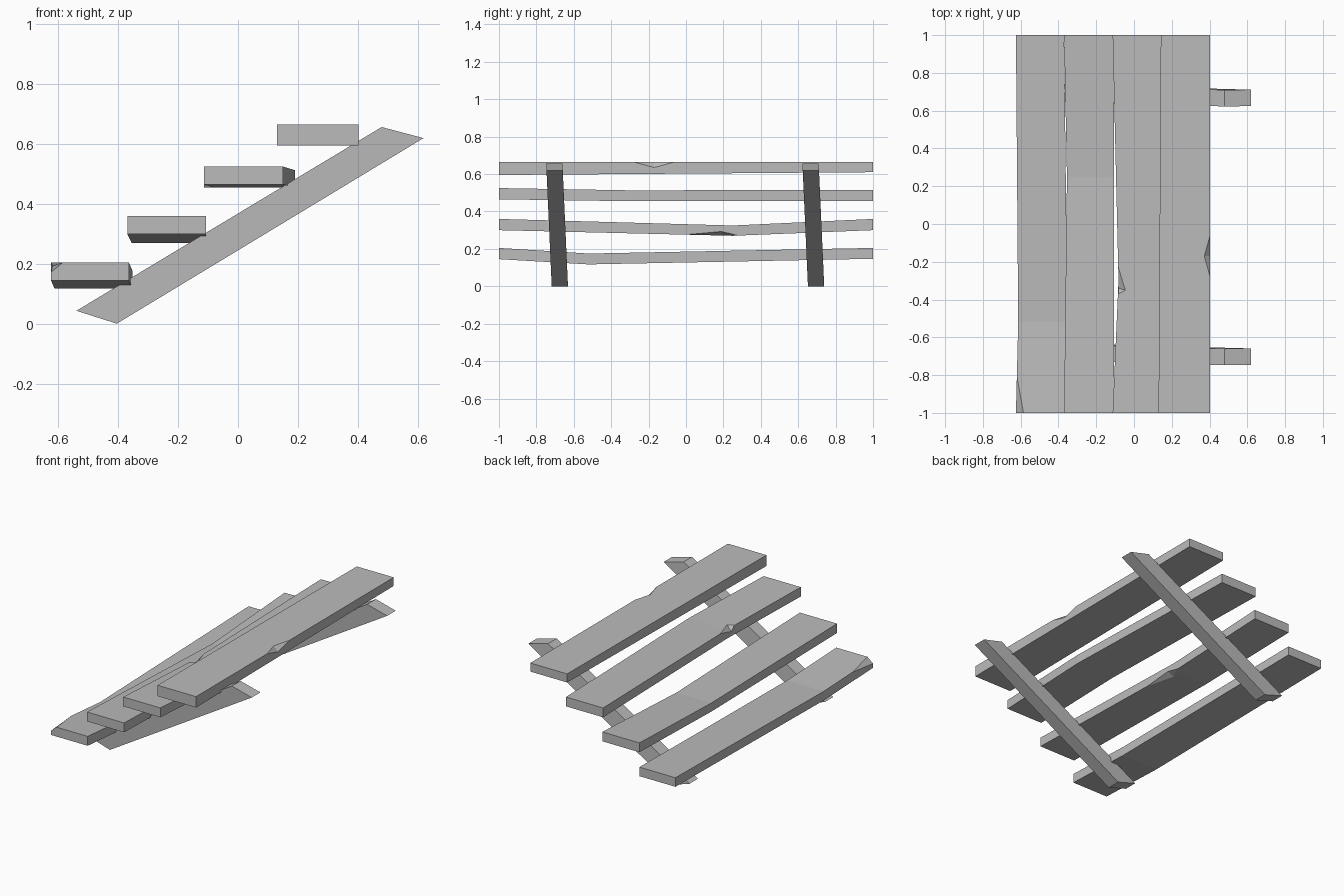
import bpy
import bmesh
from mathutils import Vector

cube = bpy.data.objects.get("Cube")
if cube:
    bpy.data.objects.remove(cube, do_unlink=True)

wood = bpy.data.materials.new("grey_wood")
wood.use_nodes = True
grey = (0.5, 0.5, 0.5, 1.0)
wood.diffuse_color = grey
wood.node_tree.nodes["Principled BSDF"].inputs["Base Color"].default_value = grey


def make_object(name, bm):
    bmesh.ops.recalc_face_normals(bm, faces=bm.faces)
    mesh = bpy.data.meshes.new(name)
    bm.to_mesh(mesh)
    bm.free()
    mesh.materials.append(wood)
    obj = bpy.data.objects.new(name, mesh)
    bpy.context.scene.collection.objects.link(obj)
    return obj


def loft(name, sections):
    """Closed solid through a row of four-sided sections."""
    bm = bmesh.new()
    rings = [[bm.verts.new(p) for p in s] for s in sections]
    for a, b in zip(rings, rings[1:]):
        for i in range(4):
            j = (i + 1) % 4
            bm.faces.new((a[i], a[j], b[j], b[i]))
    bm.faces.new(rings[0])
    bm.faces.new(rings[-1])
    return make_object(name, bm)


def plank(name, stations):
    """Each station is y, left x, right x, bottom z, top z."""
    return loft(name, [[(x0, y, z0), (x1, y, z0), (x1, y, z1), (x0, y, z1)]
                       for y, x0, x1, z0, z1 in stations])


def chip(obj, points):
    """Break a splinter out of a plank edge with a small hull."""
    bm = bmesh.new()
    for p in points:
        bm.verts.new(p)
    bmesh.ops.convex_hull(bm, input=bm.verts)
    cutter = make_object("splinter_cutter", bm)
    cutter.hide_render = True
    mod = obj.modifiers.new("chip", 'BOOLEAN')
    mod.operation = 'DIFFERENCE'
    mod.solver = 'EXACT'
    mod.object = cutter
    graph = bpy.context.evaluated_depsgraph_get()
    mesh = bpy.data.meshes.new_from_object(obj.evaluated_get(graph))
    obj.modifiers.clear()
    obj.data = mesh
    bpy.data.objects.remove(cutter, do_unlink=True)


# Warped treads, lowest first
tread_1 = plank("tread_1", [(-1, -0.625, -0.365, 0.145, 0.205),
                            (-0.52, -0.613, -0.352, 0.117, 0.175),
                            (1, -0.625, -0.37, 0.147, 0.205)])
tread_2 = plank("tread_2", [(-1, -0.37, -0.107, 0.30, 0.36),
                            (0.25, -0.355, -0.107, 0.27, 0.325),
                            (1, -0.37, -0.107, 0.30, 0.36)])
tread_3 = plank("tread_3", [(-1, -0.113, 0.15, 0.465, 0.525),
                            (-0.3, -0.082, 0.19, 0.455, 0.513),
                            (1, -0.113, 0.15, 0.455, 0.515)])
tread_4 = plank("tread_4", [(-1, 0.13, 0.403, 0.595, 0.665),
                            (1, 0.142, 0.403, 0.61, 0.665)])

# Splintered edges
tip = Vector((-0.62, -0.8, 0.192))
ends = [Vector((-0.585, -1, 0.205)), Vector((-0.625, -1, 0.172)),
        Vector((-0.65, -1, 0.24))]
chip(tread_1, [tip] + [tip + (e - tip) * 1.1 for e in ends])
chip(tread_2, [(-0.107, 0, 0.276), (-0.107, 0.28, 0.271), (-0.15, 0.19, 0.271),
               (-0.107, 0.19, 0.293), (-0.08, 0.19, 0.24)])
chip(tread_3, [(-0.085, -0.22, 0.514), (-0.083, -0.37, 0.514),
               (-0.045, -0.35, 0.514), (-0.083, -0.34, 0.485),
               (-0.11, -0.33, 0.54)])
chip(tread_4, [(0.403, -0.28, 0.665), (0.403, -0.06, 0.665),
               (0.372, -0.17, 0.665), (0.403, -0.17, 0.635),
               (0.43, -0.17, 0.69)])

# Sloping stringers that lean sideways as they rise
profile = [(-0.54, 0.043), (-0.405, 0.0), (0.62, 0.62), (0.48, 0.657)]
for name, y0 in (("front_stringer", -0.718), ("back_stringer", 0.652)):
    loft(name, [[(x, y0 + w - 0.045 * z, z) for x, z in profile]
                for w in (0, 0.087)])
